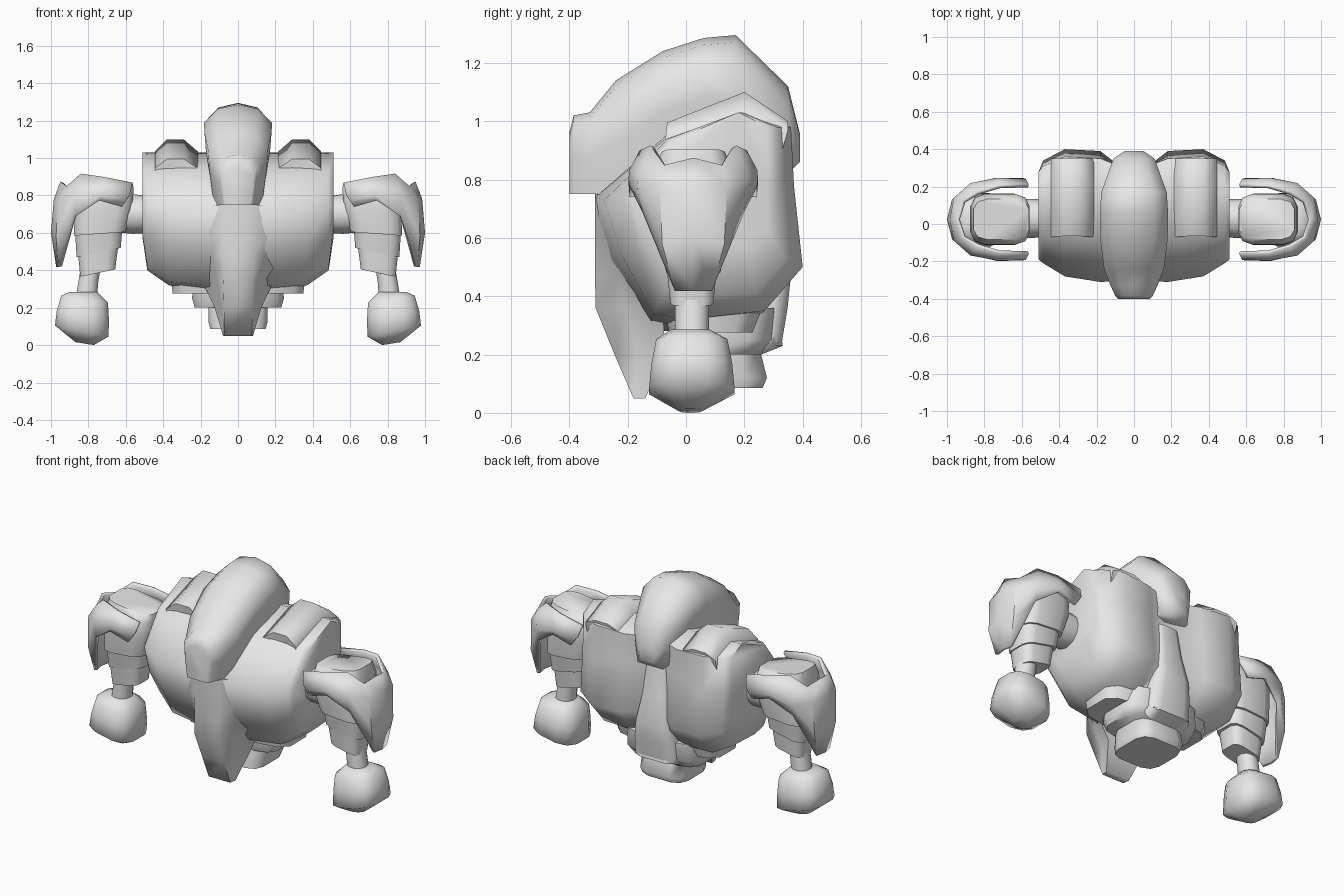
import bpy, bmesh
from math import cos, sin, pi, radians, copysign

cube = bpy.data.objects.get("Cube")
if cube:
    bpy.data.objects.remove(cube, do_unlink=True)

GREY = (0.8, 0.8, 0.8, 1)
metal = bpy.data.materials.new("plain_grey")
metal.use_nodes = True
metal.diffuse_color = GREY
metal.node_tree.nodes["Principled BSDF"].inputs["Base Color"].default_value = GREY


def loft(name, rings, closed=True, flip=1, angle=50):
    """Bridge equal-length rings; closed rings are capped at both ends."""
    bm = bmesh.new()
    rows = [[bm.verts.new((x * flip, y, z)) for x, y, z in r] for r in rings]
    n = len(rows[0])
    for a, b in zip(rows, rows[1:]):
        for i in range(n if closed else n - 1):
            j = (i + 1) % n
            bm.faces.new((a[i], a[j], b[j], b[i]))
    if closed:
        bm.faces.new(rows[0])
        bm.faces.new(rows[-1])
    bmesh.ops.recalc_face_normals(bm, faces=bm.faces)
    mesh = bpy.data.meshes.new(name)
    bm.to_mesh(mesh)
    bm.free()
    mesh.materials.append(metal)
    mesh.shade_smooth()
    mesh.set_sharp_from_angle(angle=radians(angle))
    ob = bpy.data.objects.new(name, mesh)
    bpy.context.collection.objects.link(ob)
    return ob


def oval(cx, cy, z, rx, ry, tilt=0.0, n=12, power=0.5):
    """Rounded-square ring; tilt raises z with x."""
    ring = []
    for i in range(n):
        a = 2 * pi * (i + 0.5) / n
        u = copysign(abs(cos(a)) ** power, cos(a))
        v = copysign(abs(sin(a)) ** power, sin(a))
        ring.append((cx + rx * u, cy + ry * v, z + tilt * u))
    return ring


def profile(x, points):
    return [(x, y, z) for y, z in points]


# Chest: side profiles lofted from one flank to the other
centre = [(-.12, .28), (-.27, .5), (-.30, .74), (-.07, .95), (.2, 1.03),
          (.28, .97), (.25, .8), (.25, .5), (.2, .32), (0, .28)]
inner = [(-.12, .32), (-.25, .53), (-.31, .74), (-.07, .95), (.2, 1.03),
         (.35, .97), (.36, .8), (.39, .5), (.26, .34), (0, .29)]
outer = [(-.11, .34), (-.22, .54), (-.28, .73), (-.07, .94), (.2, 1.03),
         (.36, .98), (.37, .78), (.40, .5), (.27, .35), (0, .32)]
edge = [(-.07, .42), (-.17, .58), (-.21, .74), (-.06, .94), (.19, 1.03),
        (.31, .98), (.32, .78), (.34, .53), (.24, .41), (.02, .4)]
flank = [(-.07, .58), (-.16, .63), (-.19, .74), (-.05, .93), (.18, 1.03),
         (.28, .98), (.28, .78), (.28, .63), (.2, .58), (.05, .57)]
half = [(.18, inner), (.37, outer), (.485, edge), (.51, flank)]
chest = [profile(-x, p) for x, p in reversed(half)] + [profile(0, centre)]
chest += [profile(x, p) for x, p in half]
loft("chest", chest, angle=62)

# Front keel flaring into the chest
keel = []
for z, front, wide, back, spread in ((.05, -.18, .075, -.14, .08), (.2, -.245, .075, -.07, .125),
                                     (.36, -.31, .08, -.08, .2), (.48, -.312, .08, -.13, .29),
                                     (.6, -.312, .085, -.2, .36), (.75, -.312, .09, -.27, .3)):
    mid_y, mid_x = front * .55 + back * .45, wide * .7 + spread * .3
    keel.append([(-wide, front, z), (wide, front, z), (mid_x, mid_y, z), (spread, back, z),
                 (-spread, back, z), (-mid_x, mid_y, z)])
loft("keel", keel, angle=75)

# Stepped waist, pelvis and spine
loft("waist_upper", [oval(0, .09, .275, .355, .15), oval(0, .1, .45, .38, .2)], angle=65)
loft("waist_lower", [oval(0, .12, .2, .235, .14), oval(0, .13, .25, .25, .17),
                     oval(0, .13, .36, .24, .18)], angle=65)
loft("pelvis", [oval(0, .115, .085, .15, .15), oval(0, .125, .12, .16, .155),
                oval(0, .12, .2, .16, .14), oval(0, .16, .23, .165, .175),
                oval(0, .16, .31, .16, .16)], angle=65)
loft("spine", [oval(0, .24, .24, .15, .09), oval(0, .25, .36, .14, .1),
               oval(0, .27, .46, .12, .09), oval(0, .25, .62, .09, .08),
               oval(0, .23, .8, .08, .07)], angle=65)

# Swept crest head: rings along its length
crest = []
for y, w, top, bottom in ((-.40, .085, .96, .75), (-.385, .1, 1.02, .75), (-.33, .125, 1.03, .75),
                          (-.24, .16, 1.14, .75), (-.08, .18, 1.24, .86), (.06, .182, 1.285, .9),
                          (.17, .175, 1.295, .88), (.35, .11, 1.12, .82), (.39, .05, .96, .86)):
    h = top - bottom
    right = [(w * .6, top - h * .06), (w, top - h * .25), (w * .95, top - h * .55), (w * .8, bottom)]
    ring = [(0, top)] + right + [(-x, z) for x, z in reversed(right)]
    crest.append([(x, y, z) for x, z in ring])
loft("crest_head", crest, angle=70)

for side, s in (("left", 1), ("right", -1)):
    # Raised shoulder ridge
    low = [(-.07, .9), (-.07, .945), (.2, 1.035), (.35, .97), (.33, .9)]
    high = [(-.05, .9), (-.065, .995), (.2, 1.1), (.35, 1.0), (.33, .9)]
    loft(side + "_shoulder_ridge", [profile(.215, low), profile(.29, high),
                                    profile(.38, high), profile(.445, low)], flip=s, angle=62)

    # Shoulder joint
    joint = [[(x, .03 + r * cos(i * pi / 6), .7 + r * sin(i * pi / 6)) for i in range(12)]
             for x, r in ((.46, .1), (.56, .105), (.62, .1))]
    loft(side + "_shoulder_joint", joint, flip=s)

    # Upper arm and its stepped sleeve
    loft(side + "_upper_arm", [oval(.74, .025, .595, .14, .125, -.01), oval(.72, .025, .72, .155, .14),
                               oval(.715, .025, .83, .16, .138), oval(.71, .025, .885, .15, .11, .02)],
         flip=s, angle=62)
    loft(side + "_sleeve_upper", [oval(.745, .025, .495, .12, .095, -.025),
                                  oval(.745, .025, .64, .13, .12)], flip=s)
    loft(side + "_sleeve_lower", [oval(.75, .02, .385, .095, .075, -.02),
                                  oval(.75, .02, .52, .11, .09)], flip=s)
    loft(side + "_wrist", [oval(.815, .02, .22, .06, .06, power=.9), oval(.8, .02, .34, .055, .06, power=.9),
                           oval(.785, .02, .43, .055, .06, power=.9)], flip=s)

    # Fist
    loft(side + "_fist", [oval(.82, .015, .008, .05, .04, .008, power=.8),
                          oval(.835, .02, .075, .147, .15, .03, power=.7),
                          oval(.83, .02, .16, .143, .142, .02, power=.7),
                          oval(.82, .02, .245, .128, .125, .02, power=.7),
                          oval(.825, .015, .285, .075, .07, power=.8)], flip=s, angle=75)

    # Armour hoop: front half mirrored to the back about the arm axis
    front = [[(.565, -.155, .865), (.58, -.183, .8), (.6, -.186, .77), (.62, -.183, .74)],
             [(.72, -.15, .895), (.73, -.185, .83), (.735, -.187, .8), (.74, -.183, .775)],
             [(.835, -.115, .912), (.87, -.16, .8), (.87, -.155, .75), (.868, -.14, .69)],
             [(.91, -.07, .845), (.955, -.085, .77), (.965, -.075, .58), (.95, -.035, .42)]]
    tip = [(.94, .025, .87), (.975, .025, .78), (.99, .025, .6), (.962, .025, .42)]
    back = [[(x, .05 - y, z) for x, y, z in col] for col in reversed(front)]
    hoop = loft(side + "_arm_armour", front + [tip] + back, closed=False, flip=s, angle=35)
    shell = hoop.modifiers.new("thickness", "SOLIDIFY")
    shell.thickness = .02
    shell.offset = 0
